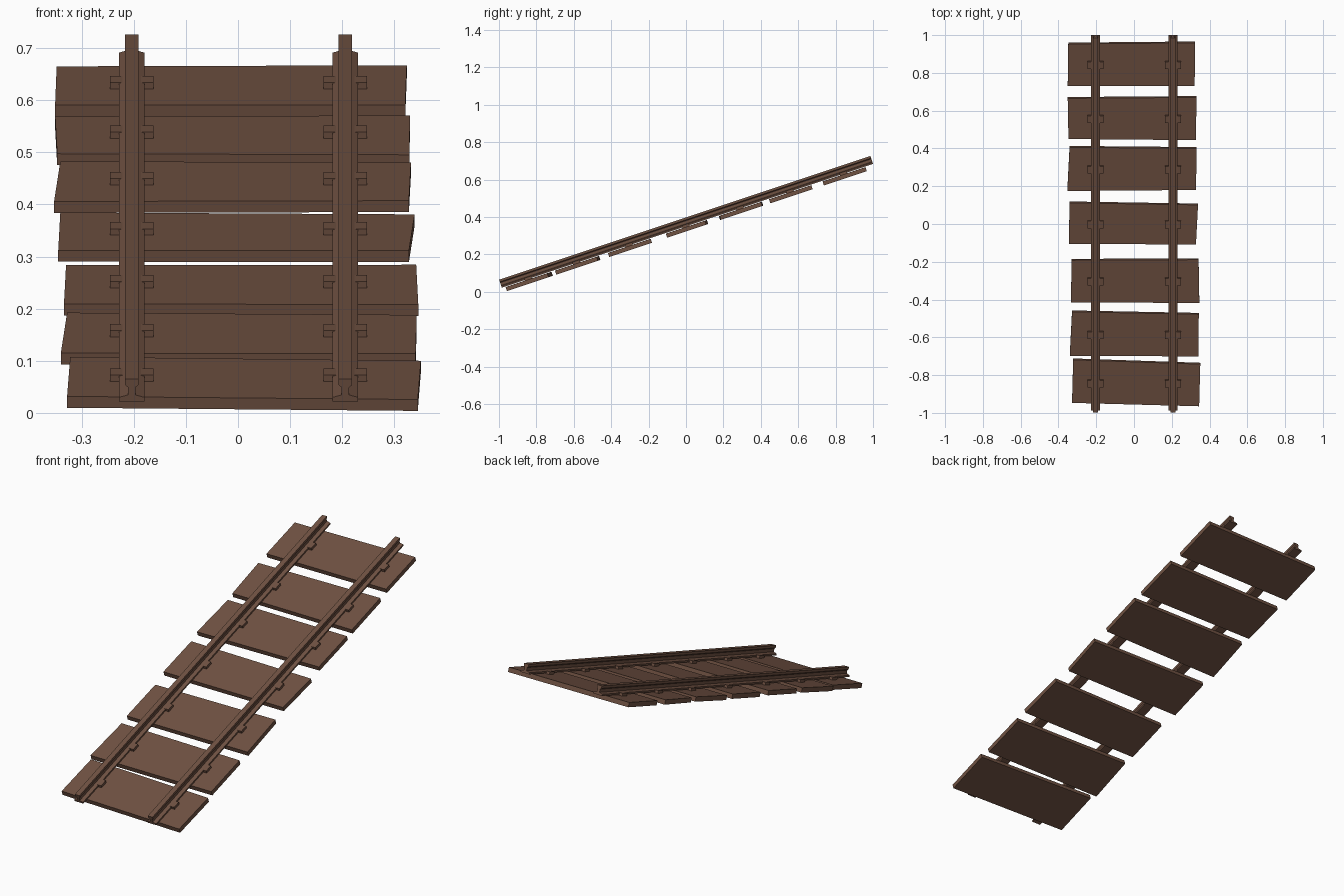
import bpy
import math
from mathutils import Matrix, Vector

cube = bpy.data.objects.get("Cube")
if cube:
    bpy.data.objects.remove(cube, do_unlink=True)

# Single flat colour
brown = bpy.data.materials.new("Dark brown")
brown.use_nodes = True
colour = (0.162, 0.084, 0.055, 1.0)
brown.diffuse_color = colour
shader = next(n for n in brown.node_tree.nodes if n.type == "BSDF_PRINCIPLED")
shader.inputs["Base Color"].default_value = colour

# Track frame: local y runs up the slope, local z = 0 is the underside of the rails
ANGLE = math.atan(1 / 3)
TRACK = Matrix.Translation((0, 0.0075, 0.353)) @ Matrix.Rotation(ANGLE, 4, "X")
TIE_TOP = -0.003
TIE_THICKNESS = 0.023
RAIL_LENGTH = 2.092
RAIL_CENTRES = {"right": -0.204, "left": 0.206}


def prism(name, outline, offset):
    """Extrude a closed counter-clockwise outline of 3D points by an offset."""
    count = len(outline)
    base = [Vector(p) for p in outline]
    verts = base + [p + Vector(offset) for p in base]
    faces = [tuple(reversed(range(count))), tuple(range(count, 2 * count))]
    for i in range(count):
        j = (i + 1) % count
        faces.append((i, j, j + count, i + count))
    mesh = bpy.data.meshes.new(name)
    mesh.from_pydata(verts, [], faces)
    mesh.materials.append(brown)
    obj = bpy.data.objects.new(name, mesh)
    obj.matrix_world = TRACK
    bpy.context.collection.objects.link(obj)
    return obj


def along(y):
    """Distance up the slope for a horizontal position on the tie tops."""
    return (y - 0.0075 + TIE_TOP * math.sin(ANGLE)) / math.cos(ANGLE)


# Rails: flanged base, narrow web and square head
half_profile = [(0.0245, 0), (0.0245, 0.008), (0.007, 0.013),
                (0.007, 0.028), (0.013, 0.033), (0.013, 0.045)]
profile = half_profile + [(-x, z) for x, z in reversed(half_profile)]
for side, centre in RAIL_CENTRES.items():
    section = [(centre + x, RAIL_LENGTH / 2, z) for x, z in reversed(profile)]
    prism(f"rail_{side}", section[::-1], (0, -RAIL_LENGTH, 0))

# Uneven ties: front left, front right, back right, back left corners
ties = [
    ((-.328, -.947), (.345, -.965), (.351, -.742), (-.322, -.719)),
    ((-.34, -.698), (.341, -.701), (.343, -.478), (-.328, -.465)),
    ((-.334, -.415), (.346, -.418), (.342, -.189), (-.33, -.192)),
    ((-.345, -.106), (.328, -.108), (.339, .101), (-.341, .112)),
    ((-.353, .175), (.328, .18), (.332, .4), (-.341, .406)),
    ((-.347, .45), (.329, .444), (.33, .67), (-.351, .665)),
    ((-.351, .73), (.321, .73), (.324, .959), (-.348, .953)),
]
for number, corners in enumerate(ties, 1):
    bottom = TIE_TOP - TIE_THICKNESS
    prism(f"tie_{number}", [(x, along(y), bottom) for x, y in corners],
          (0, 0, TIE_THICKNESS))

    # Clamp plates holding each rail to this tie
    middle = along(sum(y for x, y in corners) / 4)
    for side, centre in RAIL_CENTRES.items():
        outline = [(centre + sx * 0.0415, middle + sy * 0.02, TIE_TOP)
                   for sx, sy in ((-1, -1), (1, -1), (1, 1), (-1, 1))]
        prism(f"clamp_{side}_{number}", outline, (0, 0, 0.013))
